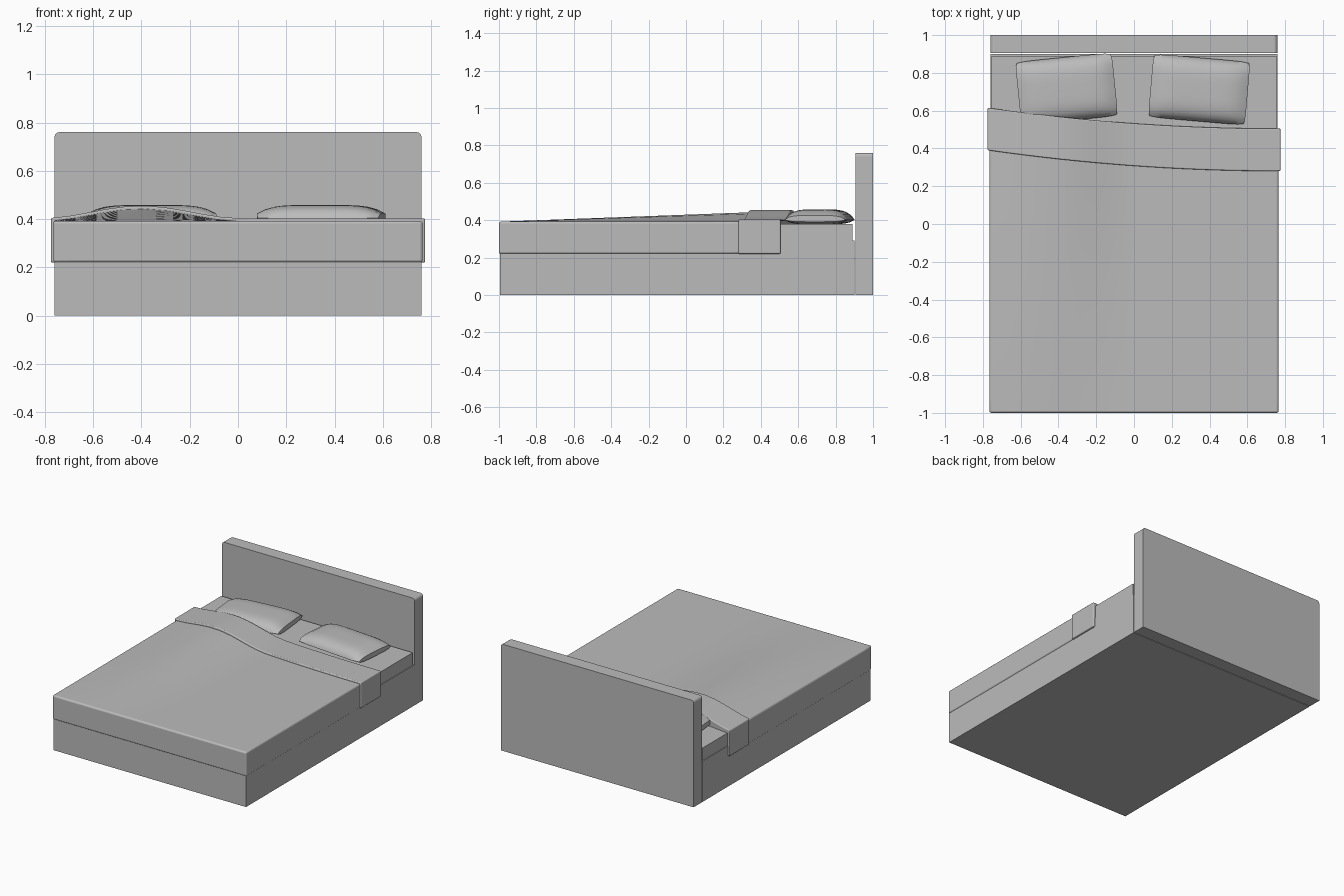
import bpy, bmesh, math
from mathutils import Matrix

default = bpy.data.objects.get("Cube")
if default:
    bpy.data.objects.remove(default, do_unlink=True)

grey = bpy.data.materials.new("plain_grey")
grey.use_nodes = True
colour = (0.5, 0.5, 0.5, 1)
grey.diffuse_color = colour
grey.node_tree.nodes["Principled BSDF"].inputs["Base Color"].default_value = colour


def block(name, shape, cuts=0, bevel=0.0, smooth=True):
    """Box running from -1 to 1 on each axis, every vertex moved by shape(u, v, w)."""
    bm = bmesh.new()
    bmesh.ops.create_cube(bm, size=2)
    if cuts:
        bmesh.ops.subdivide_edges(bm, edges=bm.edges[:], cuts=cuts, use_grid_fill=True)
    for vert in bm.verts:
        vert.co = shape(*vert.co)
    mesh = bpy.data.meshes.new(name)
    bm.to_mesh(mesh)
    bm.free()
    mesh.materials.append(grey)
    obj = bpy.data.objects.new(name, mesh)
    bpy.context.collection.objects.link(obj)
    if bevel:
        mod = obj.modifiers.new("soft_edges", 'BEVEL')
        mod.width = bevel
        mod.segments = 3
        mod.limit_method = 'ANGLE'
        mod.angle_limit = math.radians(50)
    if smooth:
        bpy.ops.object.select_all(action='DESELECT')
        obj.select_set(True)
        bpy.context.view_layer.objects.active = obj
        bpy.ops.object.shade_smooth_by_angle(angle=math.radians(40))
    return obj


def mix(a, b, t):
    """Blend from a to b as t runs from -1 to 1."""
    return a + (b - a) * (t + 1) / 2


def box(half_x, y0, y1, z0, z1):
    return lambda u, v, w: (u * half_x, mix(y0, y1, v), mix(z0, z1, w))


# Bed base and mattress
block("bed_base", box(0.76, -0.995, 0.9, 0, 0.29), smooth=False)
block("mattress", box(0.755, -0.985, 0.89, 0.29, 0.38), smooth=False)

# Headboard with rounded top corners
headboard = block("headboard", box(0.76, 0.905, 1.0, 0, 0.76), smooth=False)
bm = bmesh.new()
bm.from_mesh(headboard.data)
top_corners = [e for e in bm.edges
               if all(v.co.z > 0.7 for v in e.verts)
               and abs(e.verts[0].co.x - e.verts[1].co.x) < 0.01]
bmesh.ops.bevel(bm, geom=top_corners, offset=0.02, segments=4, profile=0.5, affect='EDGES')
bm.to_mesh(headboard.data)
bm.free()

# Duvet: rises over a hump on the right side towards the head
HEM = 0.22


def fold_edge(x):
    return 0.28 + 0.11 * ((0.77 - x) / 1.54) ** 2


def hump(x):
    t = (x + 0.4) / 0.42
    return 0.052 * math.cos(t * math.pi / 2) ** 2 if abs(t) < 1 else 0


def duvet_shape(u, v, w):
    x = u * 0.765
    y = mix(-1, fold_edge(x) + 0.05, v)
    return x, y, mix(HEM, 0.392 + hump(x) * (v + 1) / 2, w)


def fold_shape(u, v, w):
    x = u * 0.775
    y = fold_edge(x) + mix(0, 0.225, v)
    return x, y, mix(HEM, 0.403 + hump(x), w)


block("duvet", duvet_shape, cuts=15, bevel=0.02)
block("duvet_fold", fold_shape, cuts=19, bevel=0.006)


# Pillows: plump in the middle, thin along the front and back seams
def pillow(name, x, y, degrees):
    def shape(u, v, w):
        plump = (1 - v ** 4) ** 0.7 * (1 - 0.6 * abs(u) ** 5) + 0.04
        px = u * 0.257 * (1 - 0.025 * v ** 8)
        py = v * 0.168 * (1 - 0.04 * u ** 8)
        return px, py, w * plump * (0.054 if w > 0 else 0.024)
    obj = block(name, shape, cuts=15)
    obj.matrix_world = Matrix.Translation((x, y, 0.402)) @ Matrix.Rotation(math.radians(degrees), 4, 'Z')


pillow("right_pillow", -0.357, 0.715, 5.7)
pillow("left_pillow", 0.345, 0.712, -5)
